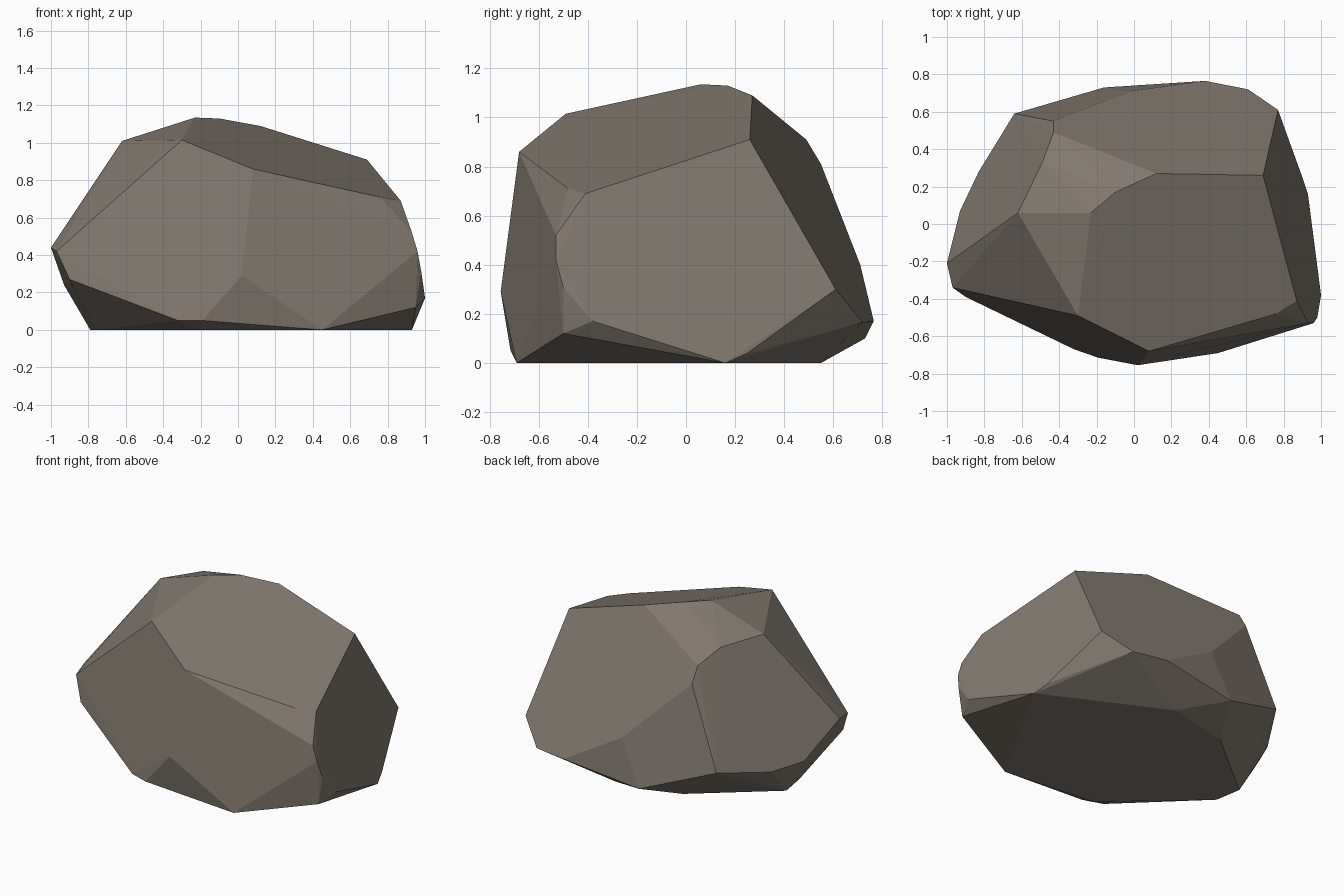
import bpy, bmesh
from math import radians

if "Cube" in bpy.data.objects:
    bpy.data.objects.remove(bpy.data.objects["Cube"])

# Corner points of the faceted boulder, grouped by region
crown = [(.69, .26, .91), (.12, .27, 1.09), (-.1, .17, 1.13), (-.23, .06, 1.135),
         (-.30, -.49, 1.015), (.08, -.68, .86), (.76, -.48, .71), (.87, -.41, .69),
         (-.62, .06, 1.01), (-.49, .33, .99), (-.43, .49, .91), (-.43, .55, .81)]
right = [(.93, -.53, .52), (.96, -.53, .42), (.98, -.5, .31), (1.0, -.38, .17),
         (.95, -.5, .12), (.9, .25, .04), (.77, .61, .30)]
back = [(.61, .72, .165), (.38, .765, .17), (-.02, .71, .40), (-.16, .73, .1)]
left = [(-.64, .59, .28), (-.83, .28, .22), (-.93, .07, .24), (-1.0, -.21, .44),
        (-.97, -.34, .42), (-.9, -.39, .27)]
front = [(.02, -.755, .29), (-.19, -.715, .05), (-.32, -.67, .05)]
base = [(x, y, 0) for x, y in [(.93, .16), (.14, .55), (-.3, .46), (-.79, .06),
                               (-.76, -.12), (-.2, -.62), (.45, -.69)]]

# Boulder: convex hull with nearly coplanar triangles merged into facets
bm = bmesh.new()
for p in crown + right + back + left + front + base:
    bm.verts.new(p)
hull = bmesh.ops.convex_hull(bm, input=bm.verts[:])
junk = {g for g in hull["geom_interior"] + hull["geom_unused"]
        if isinstance(g, bmesh.types.BMVert)}
bmesh.ops.delete(bm, geom=list(junk), context='VERTS')
bmesh.ops.dissolve_limit(bm, angle_limit=radians(2.5), verts=bm.verts[:], edges=bm.edges[:])
bmesh.ops.recalc_face_normals(bm, faces=bm.faces[:])

mesh = bpy.data.meshes.new("boulder")
bm.to_mesh(mesh)
bm.free()
rock = bpy.data.objects.new("boulder", mesh)
bpy.context.collection.objects.link(rock)

# Warm grey stone
stone = bpy.data.materials.new("stone")
stone.diffuse_color = (.22, .19, .16, 1)
stone.use_nodes = True
stone.node_tree.nodes["Principled BSDF"].inputs["Base Color"].default_value = stone.diffuse_color
mesh.materials.append(stone)
